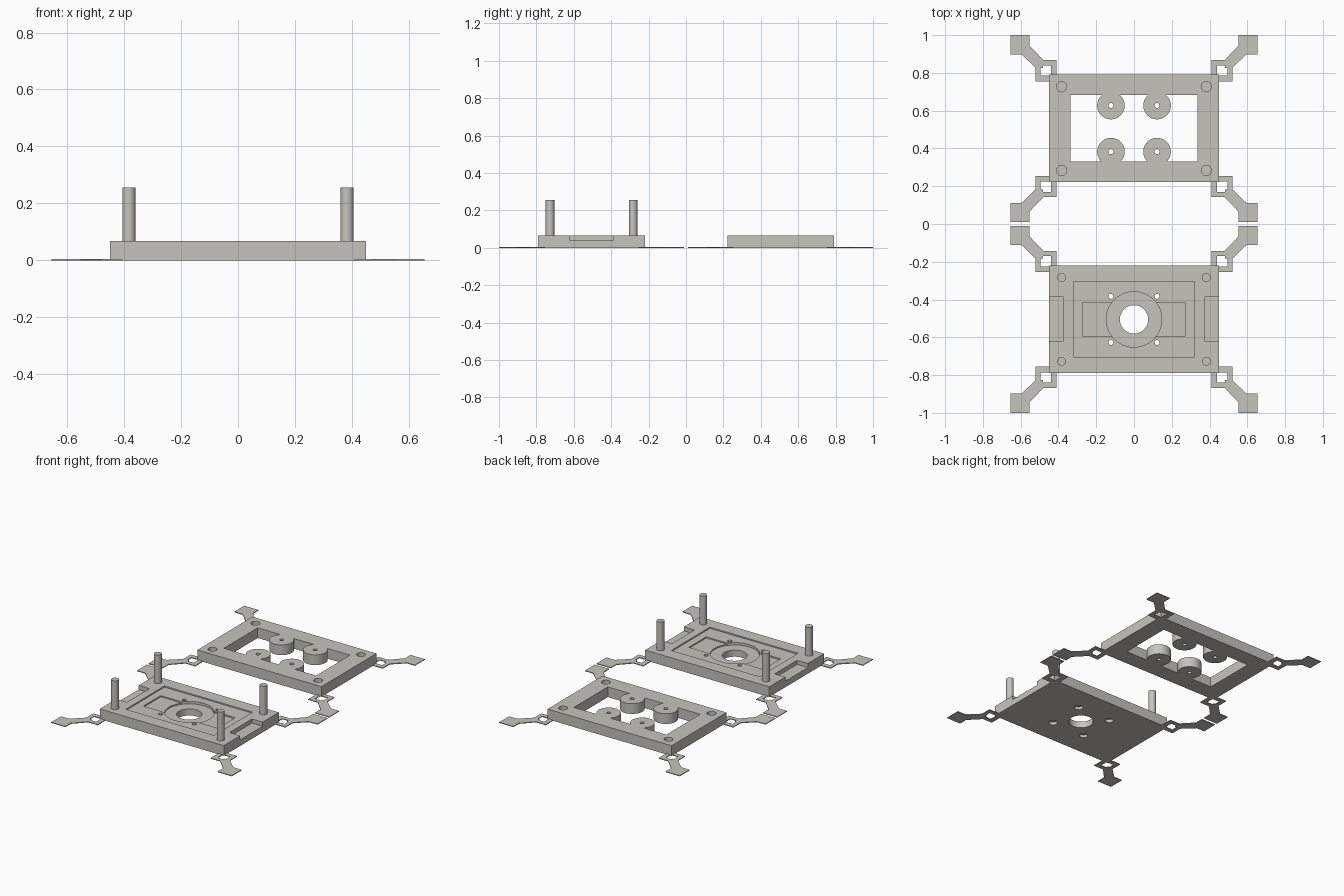
import bpy, bmesh
from mathutils import Matrix, Vector

old = bpy.data.objects.get("Cube")
if old:
    bpy.data.objects.remove(old, do_unlink=True)

grey = bpy.data.materials.new("warm grey plastic")
grey.use_nodes = True
colour = (0.56, 0.55, 0.51, 1)
grey.diffuse_color = colour
grey.node_tree.nodes["Principled BSDF"].inputs["Base Color"].default_value = colour

CORNERS = [(sx, sy) for sx in (-1, 1) for sy in (-1, 1)]
TOP, C = 0.067, 0.505      # plate height, distance of each plate centre from y = 0
OVER = 0.1                 # how far cutters reach past a surface


def finish(name, bm, smooth=False):
    bmesh.ops.recalc_face_normals(bm, faces=bm.faces[:])
    me = bpy.data.meshes.new(name)
    bm.to_mesh(me)
    bm.free()
    ob = bpy.data.objects.new(name, me)
    bpy.context.collection.objects.link(ob)
    me.materials.append(grey)
    if smooth:
        bpy.ops.object.select_all(action='DESELECT')
        ob.select_set(True)
        bpy.context.view_layer.objects.active = ob
        bpy.ops.object.shade_smooth_by_angle()
    return ob


def box(name, x0, x1, y0, y1, z0, z1):
    bm = bmesh.new()
    mid = Vector((x0 + x1, y0 + y1, z0 + z1)) / 2
    size = Matrix.Diagonal((x1 - x0, y1 - y0, z1 - z0, 1))
    bmesh.ops.create_cube(bm, size=1, matrix=Matrix.Translation(mid) @ size)
    return finish(name, bm)


def cylinder(name, x, y, r, z0, z1, smooth=False):
    bm = bmesh.new()
    bmesh.ops.create_cone(bm, cap_ends=True, segments=48, radius1=r, radius2=r,
                          depth=z1 - z0,
                          matrix=Matrix.Translation((x, y, (z0 + z1) / 2)))
    return finish(name, bm, smooth)


def combine(target, tools, operation):
    """Apply boolean operations one by one and remove the tools."""
    bpy.ops.object.select_all(action='DESELECT')
    target.select_set(True)
    bpy.context.view_layer.objects.active = target
    for tool in tools:
        tool.hide_render = True
        mod = target.modifiers.new("cut", 'BOOLEAN')
        mod.operation, mod.solver, mod.object = operation, 'EXACT', tool
        bpy.ops.object.modifier_apply(modifier=mod.name)
        bpy.data.objects.remove(tool, do_unlink=True)


def anchor_tab(name, sx, sy, cy):
    """Thin corner tab: open square link, diagonal strap and square foot."""
    outer = [(0.41, 0.25), (0.522, 0.25), (0.522, 0.323), (0.595, 0.393),
             (0.655, 0.393), (0.655, 0.495), (0.552, 0.495), (0.552, 0.438),
             (0.48, 0.363), (0.41, 0.363)]
    hole = [(0.44, 0.28), (0.495, 0.28), (0.495, 0.322), (0.483, 0.322),
            (0.483, 0.335), (0.44, 0.335)]
    bm = bmesh.new()
    for loop in (outer, hole):
        vs = [bm.verts.new((sx * x, cy + sy * y, 0)) for x, y in loop]
        for a, b in zip(vs, vs[1:] + vs[:1]):
            bm.edges.new((a, b))
    bmesh.ops.triangle_fill(bm, edges=bm.edges[:], use_beauty=True,
                            normal=(0, 0, 1))
    solid = bmesh.ops.extrude_face_region(bm, geom=bm.faces[:],
                                          use_keep_orig=True)
    top = [g for g in solid["geom"] if isinstance(g, bmesh.types.BMVert)]
    bmesh.ops.translate(bm, verts=top, vec=(0, 0, 0.005))
    return finish(name, bm)


# Front plate with stepped recesses
base = box("base_plate", -0.45, 0.45, -C - 0.285, -C + 0.285, 0, TOP)
cuts = [box("panel_cut", -0.32, 0.32, -C - 0.2, -C + 0.2, TOP - 0.008, TOP + OVER),
        box("slot_cut", -0.27, 0.27, -C - 0.09, -C + 0.09, TOP - 0.016, TOP + OVER),
        cylinder("disc_cut", 0, -C, 0.147, TOP - 0.024, TOP + OVER),
        cylinder("centre_cut", 0, -C, 0.075, -OVER, TOP + OVER)]
for sx in (-1, 1):
    xs = sorted((sx * 0.372, sx * 0.55))
    cuts.append(box("side_notch_cut", xs[0], xs[1], -C - 0.115, -C + 0.118,
                    0.04, TOP + OVER))
for sx, sy in CORNERS:
    x, y = sx * 0.122, -C + sy * 0.122
    cuts.append(cylinder("screw_cut", x, y, 0.013, -OVER, TOP + OVER))
    cuts.append(cylinder("screw_head_cut", x, y, 0.026, -OVER, 0.02))
combine(base, cuts, 'DIFFERENCE')

# Rear open frame with four screw bosses and blind corner sockets
frame = box("cover_frame", -0.45, 0.45, C - 0.283, C + 0.287, 0, TOP)
combine(frame, [box("window_cut", -0.335, 0.335, C - 0.173, C + 0.178,
                    -OVER, TOP + OVER)], 'DIFFERENCE')
combine(frame, [cylinder("boss", sx * 0.122, C + sy * 0.122, 0.073, 0, TOP)
                for sx, sy in CORNERS], 'UNION')
sockets = []
for sx, sy in CORNERS:
    sockets.append(cylinder("boss_cut", sx * 0.122, C + sy * 0.122, 0.013,
                            -OVER, TOP + OVER))
    sockets.append(cylinder("socket_cut", sx * 0.383, C + sy * 0.222, 0.027,
                            0.015, TOP + OVER))
combine(frame, sockets, 'DIFFERENCE')

# Smooth the round walls and keep the rims sharp
for part in (base, frame):
    bpy.ops.object.select_all(action='DESELECT')
    part.select_set(True)
    bpy.context.view_layer.objects.active = part
    bpy.ops.object.shade_smooth_by_angle()

# Corner pins and thin anchor tabs
for sx, sy in CORNERS:
    side = ("left" if sx > 0 else "right") + ("_back" if sy > 0 else "_front")
    cylinder("pin_" + side, sx * 0.383, -C + sy * 0.222, 0.023,
             0.05, 0.255, smooth=True)
    for plate, cy in (("base", -C), ("cover", C)):
        anchor_tab(plate + "_tab_" + side, sx, sy, cy)
